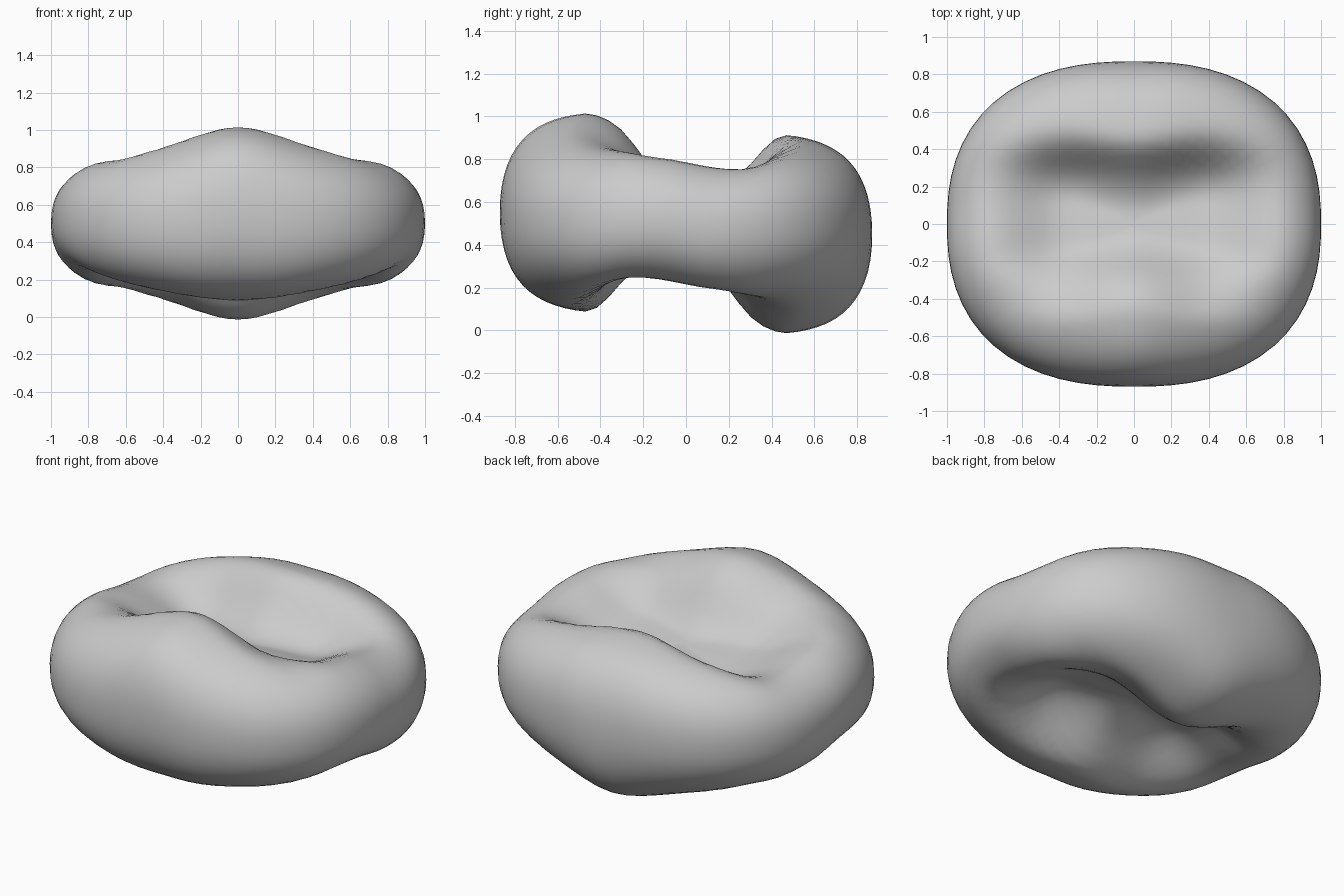
import bpy, bmesh, math
from mathutils import Vector

cube = bpy.data.objects.get("Cube")
if cube:
    bpy.data.objects.remove(cube, do_unlink=True)

SEGMENTS, RINGS, POWER, DEPTH = 64, 22, 2.4, .87


def smoothstep(a, b, v):
    t = min(1, max(0, (v - a) / (b - a)))
    return t * t * (3 - 2 * t)


def half_thickness(x, y, r):
    """Valley along x between two lobes, rounded off towards the rim (r = 1)."""
    valley = .165 + .175 * smoothstep(.35, .85, abs(x))
    lobe = .34 + .133 / (1 + (x / .45) ** 2)
    side = smoothstep(.05, .48, abs(y) - .06 * smoothstep(0, .4, abs(x)))
    return (valley + (lobe - valley) * side) * (1 - r ** 5) ** .45


def mid_height(x, y):
    """Front lobe sits higher than the back one; valley leans to the back."""
    tilt = .052 * math.tanh(y / .25) / (1 + 30 * x * x * y * y)
    u = y / .3
    return .5 - tilt - .1 * u ** 3 * math.exp(-u ** 4) * (1 - x * x)


def surface_point(a, r, side):
    """Point at angle a and rim fraction r; side is 1 on top, -1 below."""
    c, s = math.cos(a), math.sin(a)
    radius = r * (abs(c) ** POWER + abs(s) ** POWER) ** (-1 / POWER)
    x, y = radius * c, radius * s * DEPTH
    return Vector((x, y, mid_height(x, y) + side * half_thickness(x, y, r)))


# Two-lobed dimpled disc
bm = bmesh.new()
radii = [math.sin(math.pi / 2 * k / RINGS) for k in range(1, RINGS)]
path = [(r, 1) for r in radii] + [(1, 0)] + [(r, -1) for r in reversed(radii)]
top_pole = bm.verts.new(surface_point(0, 0, 1))
bottom_pole = bm.verts.new(surface_point(0, 0, -1))
columns = [[bm.verts.new(surface_point(2 * math.pi * i / SEGMENTS, r, side))
            for r, side in path] for i in range(SEGMENTS)]
for i in range(SEGMENTS):
    left, right = columns[i], columns[(i + 1) % SEGMENTS]
    bm.faces.new((top_pole, left[0], right[0]))
    bm.faces.new((bottom_pole, right[-1], left[-1]))
    for j in range(len(left) - 1):
        bm.faces.new((left[j], left[j + 1], right[j + 1], right[j]))
bmesh.ops.recalc_face_normals(bm, faces=bm.faces)
for f in bm.faces:
    f.smooth = True

mesh = bpy.data.meshes.new("dimpled_disc")
bm.to_mesh(mesh)
bm.free()
disc = bpy.data.objects.new("dimpled_disc", mesh)
bpy.context.collection.objects.link(disc)

# Plain grey
grey = bpy.data.materials.new("light grey")
grey.use_nodes = True
grey.diffuse_color = (.6, .6, .6, 1)
grey.node_tree.nodes["Principled BSDF"].inputs["Base Color"].default_value = (.6, .6, .6, 1)
mesh.materials.append(grey)
